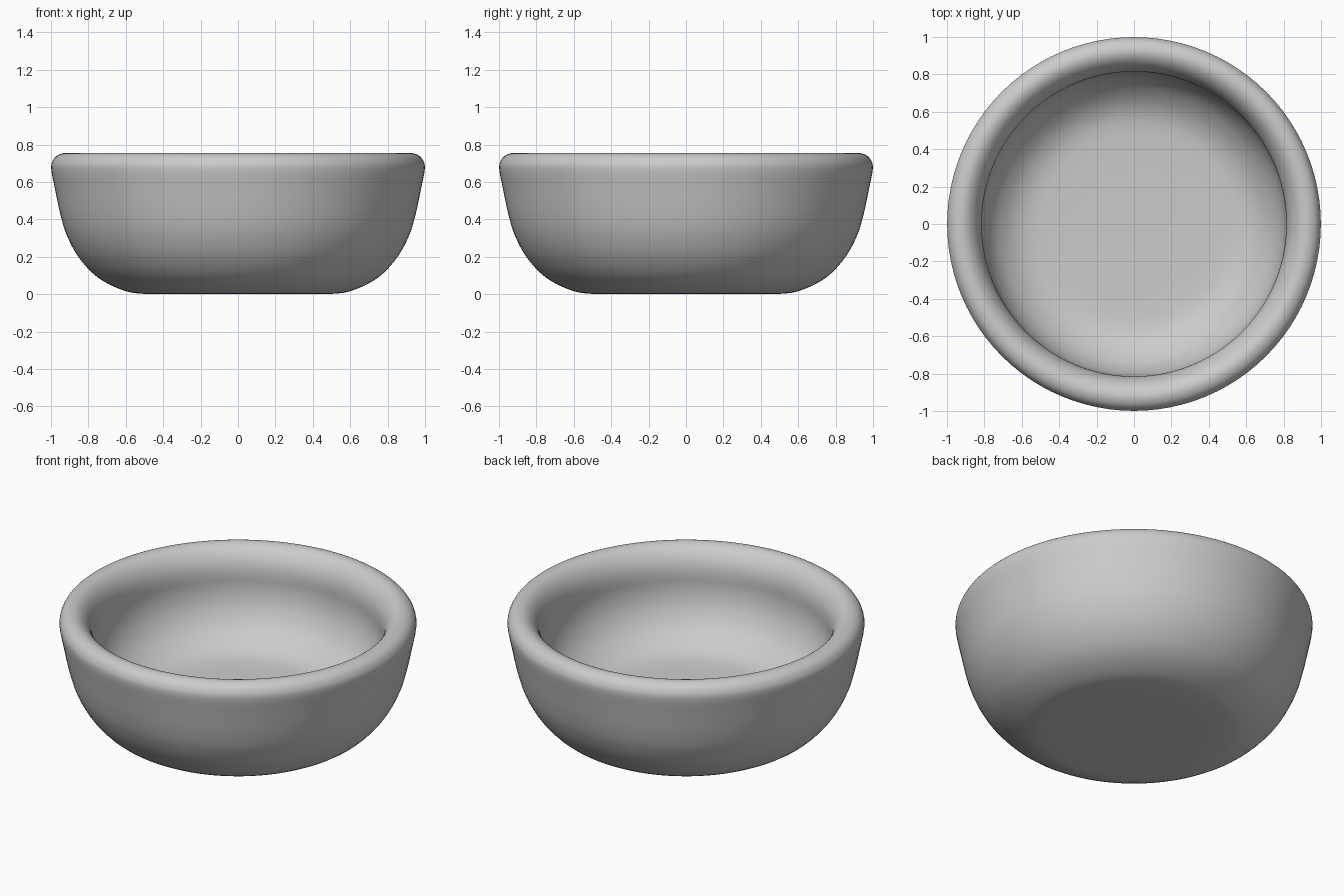
import bpy, bmesh, math
from mathutils import Vector

if "Cube" in bpy.data.objects:
    bpy.data.objects.remove(bpy.data.objects["Cube"])

SEGMENTS = 96
STEPS = 4

# Bowl profile (radius, height): underside, outer wall, rolled rim, inner wall, floor
profile = [
    (0, 0), (0.25, 0), (0.5, 0.002), (0.62, 0.023), (0.75, 0.09), (0.85, 0.195),
    (0.913, 0.31), (0.948, 0.42), (0.98, 0.57), (0.999, 0.67),
    (0.99, 0.715), (0.965, 0.743), (0.925, 0.755), (0.885, 0.743), (0.85, 0.71),
    (0.825, 0.66), (0.815, 0.6), (0.815, 0.51), (0.797, 0.42), (0.755, 0.335),
    (0.695, 0.27), (0.625, 0.223), (0.54, 0.197), (0.4, 0.188), (0.2, 0.185), (0, 0.185),
]


def smooth_curve(points, steps):
    """Catmull-Rom curve through the profile points."""
    p = [Vector(q) for q in points]
    p = [2 * p[0] - p[1]] + p + [2 * p[-1] - p[-2]]
    out = []
    for a, b, c, d in zip(p, p[1:], p[2:], p[3:]):
        for i in range(steps):
            t = i / steps
            out.append(0.5 * (2 * b + (c - a) * t + (2 * a - 5 * b + 4 * c - d) * t * t
                              + (3 * b - a - 3 * c + d) * t ** 3))
    out.append(p[-2])
    return out


def lathe(name, points):
    """Spin a profile about the z axis."""
    bm = bmesh.new()
    verts = [bm.verts.new((max(r, 0), 0, max(z, 0))) for r, z in points]
    edges = [bm.edges.new(pair) for pair in zip(verts, verts[1:])]
    bmesh.ops.spin(bm, geom=verts + edges, cent=(0, 0, 0), axis=(0, 0, 1),
                   angle=math.tau, steps=SEGMENTS, use_merge=True)
    bmesh.ops.remove_doubles(bm, verts=bm.verts, dist=1e-4)
    bmesh.ops.recalc_face_normals(bm, faces=bm.faces)
    for f in bm.faces:
        f.smooth = True
    mesh = bpy.data.meshes.new(name)
    bm.to_mesh(mesh)
    bm.free()
    obj = bpy.data.objects.new(name, mesh)
    bpy.context.collection.objects.link(obj)
    return obj


# Bowl
lathe("bowl", smooth_curve(profile, STEPS))
